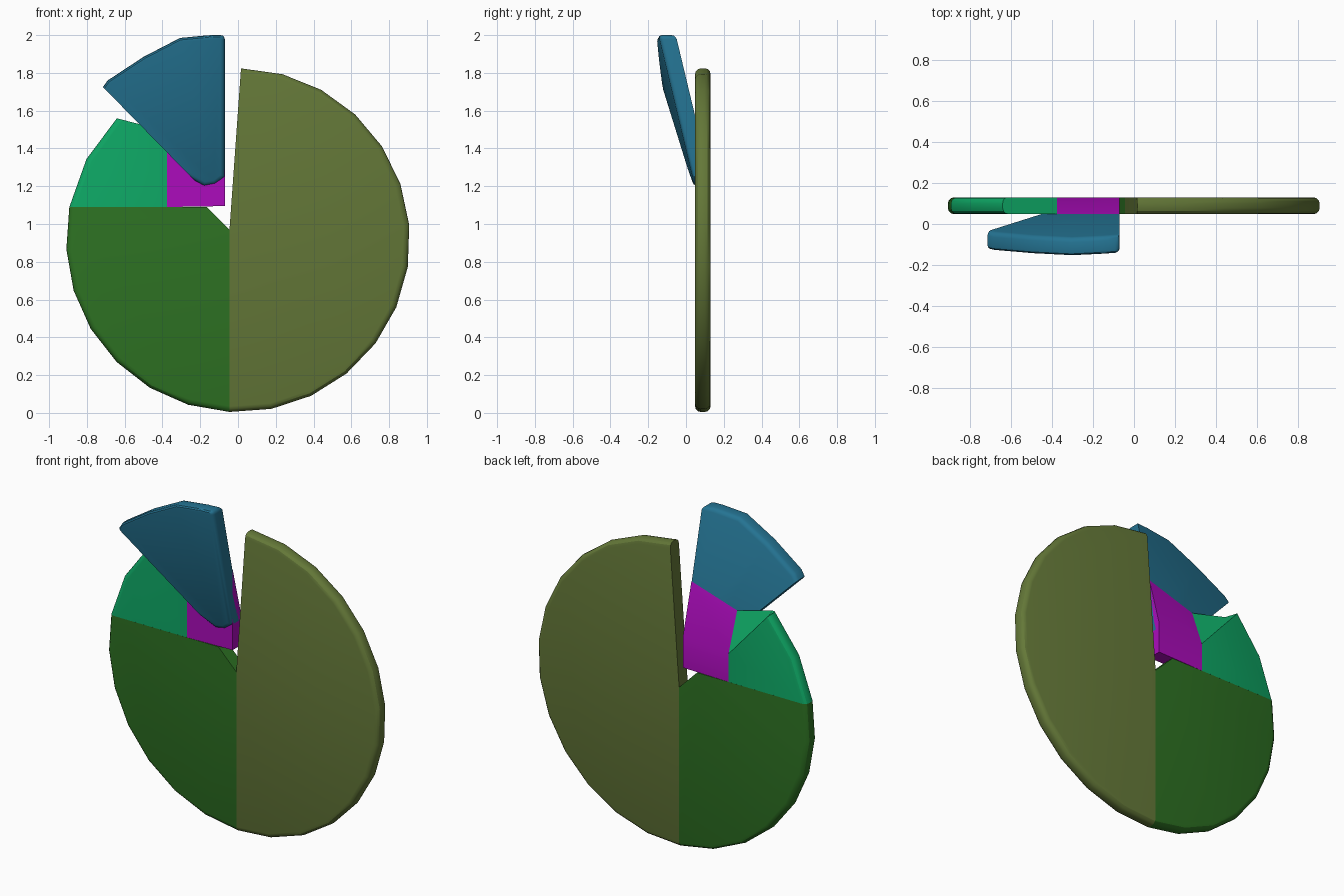
import bpy, bmesh, math

if "Cube" in bpy.data.objects:
    bpy.data.objects.remove(bpy.data.objects["Cube"])

R, CZ = 0.91, 0.914          # disc radius and centre height
FRONT, BACK = 0.048, 0.13    # disc thickness along y


def material(name, rgb):
    lin = [(c / 255 / 12.92 if c < 11 else ((c / 255 + 0.055) / 1.055) ** 2.4) for c in rgb]
    m = bpy.data.materials.new(name)
    m.use_nodes = True
    m.diffuse_color = (*lin, 1)
    bsdf = next(n for n in m.node_tree.nodes if n.type == 'BSDF_PRINCIPLED')
    bsdf.inputs["Base Color"].default_value = (*lin, 1)
    return m


def arc(a0, a1):
    """Rim points (x, z); degrees clockwise from the top."""
    n = max(1, round(abs(a1 - a0) / 13.85))
    angles = [math.radians(a0 + (a1 - a0) * i / n) for i in range(n + 1)]
    return [(R * math.sin(a), CZ + R * math.cos(a)) for a in angles]


def prism(name, front, back, mat, rounded, width):
    """Join front and back outlines of (x, y, z) and round the chosen edges."""
    bm = bmesh.new()
    f = [bm.verts.new(p) for p in front]
    b = [bm.verts.new(p) for p in back]
    bm.faces.new(f)
    bm.faces.new(b[::-1])
    for i in range(len(f)):
        j = (i + 1) % len(f)
        bm.faces.new((f[j], f[i], b[i], b[j]))
    bmesh.ops.recalc_face_normals(bm, faces=bm.faces)
    edges = [e for e in bm.edges if rounded(e)]
    if edges:
        bmesh.ops.bevel(bm, geom=edges, offset=width, segments=3, profile=0.5,
                        affect='EDGES', clamp_overlap=True)
    bmesh.ops.recalc_face_normals(bm, faces=bm.faces)
    me = bpy.data.meshes.new(name)
    bm.to_mesh(me)
    bm.free()
    me.materials.append(mat)
    ob = bpy.data.objects.new(name, me)
    bpy.context.collection.objects.link(ob)
    bpy.ops.object.select_all(action='DESELECT')
    ob.select_set(True)
    bpy.context.view_layer.objects.active = ob
    bpy.ops.object.shade_smooth_by_angle(angle=math.radians(30))
    return ob


def on_rim(e):
    """Edges running along the outer rim of the disc."""
    a, b = (v.co for v in e.verts)
    near = all(math.hypot(p.x, p.z - CZ) > R - 0.01 for p in (a, b))
    return near and abs(a.y - b.y) < 0.001


def slice_part(name, front, mat, back=None):
    return prism(name, [(x, FRONT, z) for x, z in front],
                 [(x, BACK, z) for x, z in back or front], mat, on_rim, 0.03)


olive = material("olive", (100, 120, 56))
dark_green = material("dark green", (46, 115, 35))
emerald = material("emerald", (14, 168, 101))
magenta = material("magenta", (172, 12, 188))
blue = material("blue", (36, 115, 146))

# Large half slice
slice_part("half_slice", arc(1, 182.8) + [(-0.045, 0.97)], olive)

# Lower slice with a clipped inner corner
slice_part("lower_slice", arc(182.8, 281.1) + [(-0.165, 1.09), (-0.045, 0.97)], dark_green)

# Upper slice, its top edge sloping from front to back
rim = arc(281.1, 315.2)
slice_part("upper_slice", rim + [(-0.375, 1.49), (-0.375, 1.09)], emerald,
           rim + [(-0.375, 1.26), (-0.375, 1.09)])

# Small inner block below the raised wedge
block = [(-0.07, 1.095), (-0.375, 1.09)]
slice_part("inner_block", block + [(-0.375, 1.49), (-0.07, 1.585)], magenta,
           block + [(-0.375, 1.26), (-0.07, 1.28)])

# Raised wedge, tilted forward out of the disc
outline = [(-0.715, 1.725), (-0.69, 1.76), (-0.5, 1.885), (-0.307, 1.985), (-0.15, 2.0),
           (-0.07, 2.0), (-0.07, 1.25), (-0.12, 1.21), (-0.18, 1.2), (-0.23, 1.23)]


def tilt(x, z):
    return 0.044 - 0.25 * (-0.29 * (x + 0.07) + 0.957 * (z - 1.59))


prism("raised_wedge", [(x, tilt(x, z) - 0.09, z) for x, z in outline],
      [(x, tilt(x, z), z) for x, z in outline], blue,
      lambda e: abs(e.verts[0].co.y - e.verts[1].co.y) < 0.089
      or e.verts[0].co.z > 1.99, 0.022)
